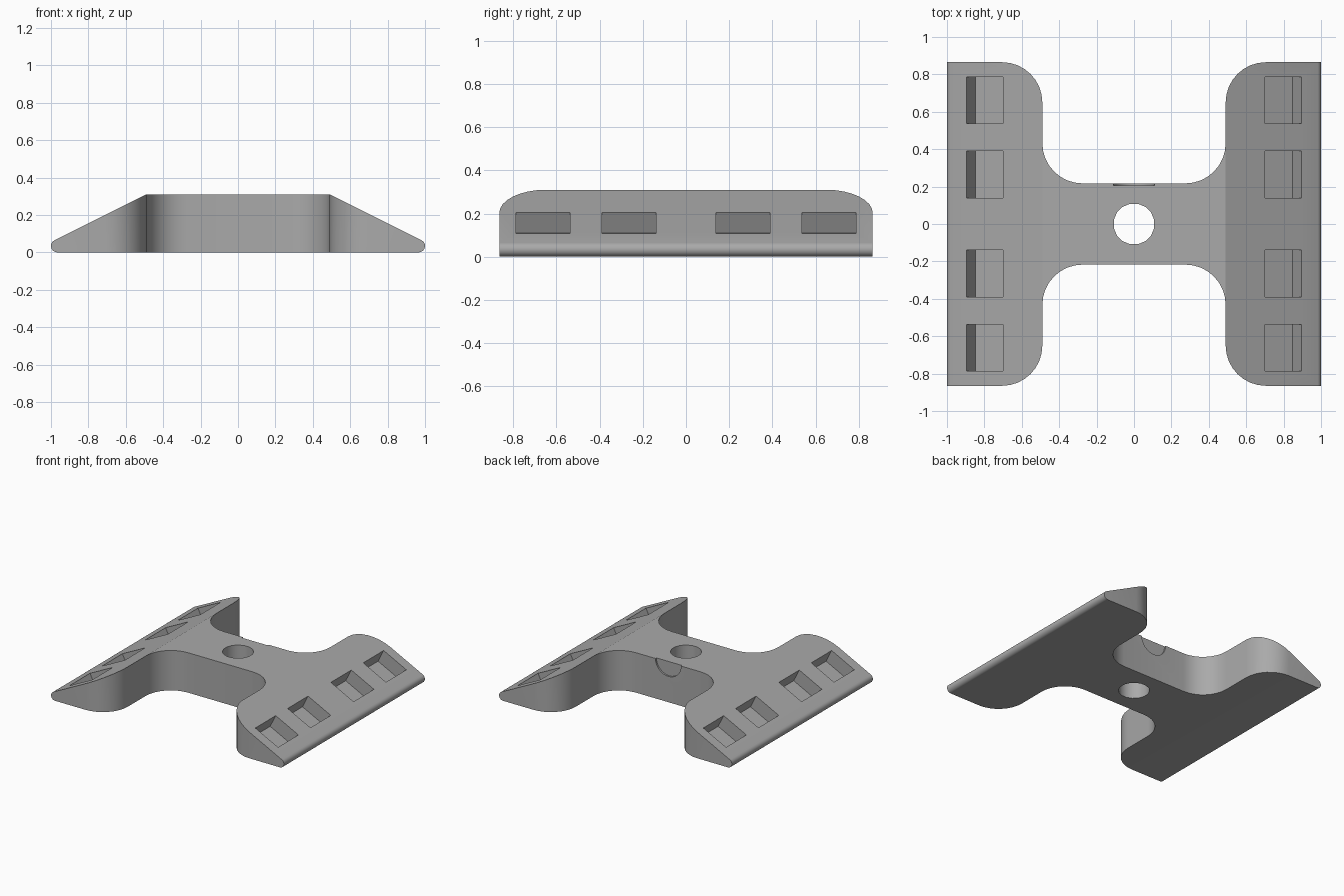
import bpy, bmesh
from math import cos, sin, pi, atan2
from mathutils import Vector, Matrix

cube = bpy.data.objects.get("Cube")
if cube:
    bpy.data.objects.remove(cube, do_unlink=True)

grey = bpy.data.materials.new("mid grey")
grey.use_nodes = True
colour = (0.4, 0.4, 0.4, 1)
grey.diffuse_color = colour
grey.node_tree.nodes["Principled BSDF"].inputs["Base Color"].default_value = colour


def arc(cx, cy, r, start, end, steps):
    """Points on an arc, angles in radians."""
    angles = [start + (end - start) * i / steps for i in range(steps + 1)]
    return [(cx + r * cos(a), cy + r * sin(a)) for a in angles]


def prism(name, outline, place, low, high):
    """Extrude a 2D outline; place(u, v, w) maps it into space."""
    bm = bmesh.new()
    base = [bm.verts.new(place(u, v, low)) for u, v in outline]
    face = bm.faces.new(base)
    shift = Vector(place(0, 0, high)) - Vector(place(0, 0, low))
    grown = bmesh.ops.extrude_face_region(bm, geom=[face])["geom"]
    moved = [g for g in grown if isinstance(g, bmesh.types.BMVert)]
    bmesh.ops.translate(bm, verts=moved, vec=shift)
    bmesh.ops.recalc_face_normals(bm, faces=bm.faces)
    mesh = bpy.data.meshes.new(name)
    bm.to_mesh(mesh)
    bm.free()
    obj = bpy.data.objects.new(name, mesh)
    mesh.materials.append(grey)
    bpy.context.collection.objects.link(obj)
    return obj


def combine(target, cutter, operation):
    mod = target.modifiers.new("combine", 'BOOLEAN')
    mod.solver = 'EXACT'
    mod.operation = operation
    mod.object = cutter
    bpy.context.view_layer.objects.active = target
    bpy.ops.object.modifier_apply(modifier=mod.name)
    bpy.data.objects.remove(cutter, do_unlink=True)


def along_z(u, v, w):
    return (u, v, w)


def along_y(u, v, w):
    return (u, w, v)


TOP, SHOULDER, ARM, WAIST, R = 0.31, 0.49, 0.865, 0.217, 0.215

# H-shaped plan, one quarter mirrored round
quarter = [(1.1, ARM)]
quarter += arc(SHOULDER + R, ARM - R, R, pi / 2, pi, 8)
quarter += arc(SHOULDER - R, WAIST + R, R, 0, -pi / 2, 8)
half = quarter + [(-x, y) for x, y in reversed(quarter)]
plan = half + [(-x, -y) for x, y in half]
body = prism("base_plate", plan, along_z, -0.1, 0.5)

# Side profile: flat top, sloping wings, rounded tips
tip = 0.034
right = arc(1 - tip, tip, tip, -pi / 2, atan2(2, 1), 10) + [(SHOULDER, TOP)]
profile = right + [(-x, z) for x, z in reversed(right)]
combine(body, prism("profile_cutter", profile, along_y, -1, 1), 'INTERSECT')

# Centre hole
hole = arc(0, 0, 0.11, pi / 16, 2 * pi + pi / 16, 16)[:-1]
combine(body, prism("hole_cutter", hole, along_z, -0.2, 0.6), 'DIFFERENCE')

# Shallow half-round recess in the back of the waist
recess = arc(0, TOP, 0.11, 0, 2 * pi, 32)[:-1]
combine(body, prism("recess_cutter", recess, along_y, WAIST - 0.012, 0.3), 'DIFFERENCE')

# Pockets sunk square to the wing slopes
slope_in = Vector((-0.447, -0.894)) * 0.107
upper, lower = Vector((0.70, 0.205)), Vector((0.895, 0.1075))
section = [upper + slope_in, lower + slope_in, lower - slope_in, upper - slope_in]
for side in (-1, 1):
    for end in (-1, 1):
        for start in (0.14, 0.537):
            outline = [(side * p.x, p.y) for p in section]
            pocket = prism("pocket_cutter", outline, along_y,
                           end * start, end * (start + 0.25))
            combine(body, pocket, 'DIFFERENCE')

bpy.ops.object.select_all(action='DESELECT')
body.select_set(True)
bpy.context.view_layer.objects.active = body
bpy.ops.object.shade_smooth_by_angle(angle=pi / 7.5)
